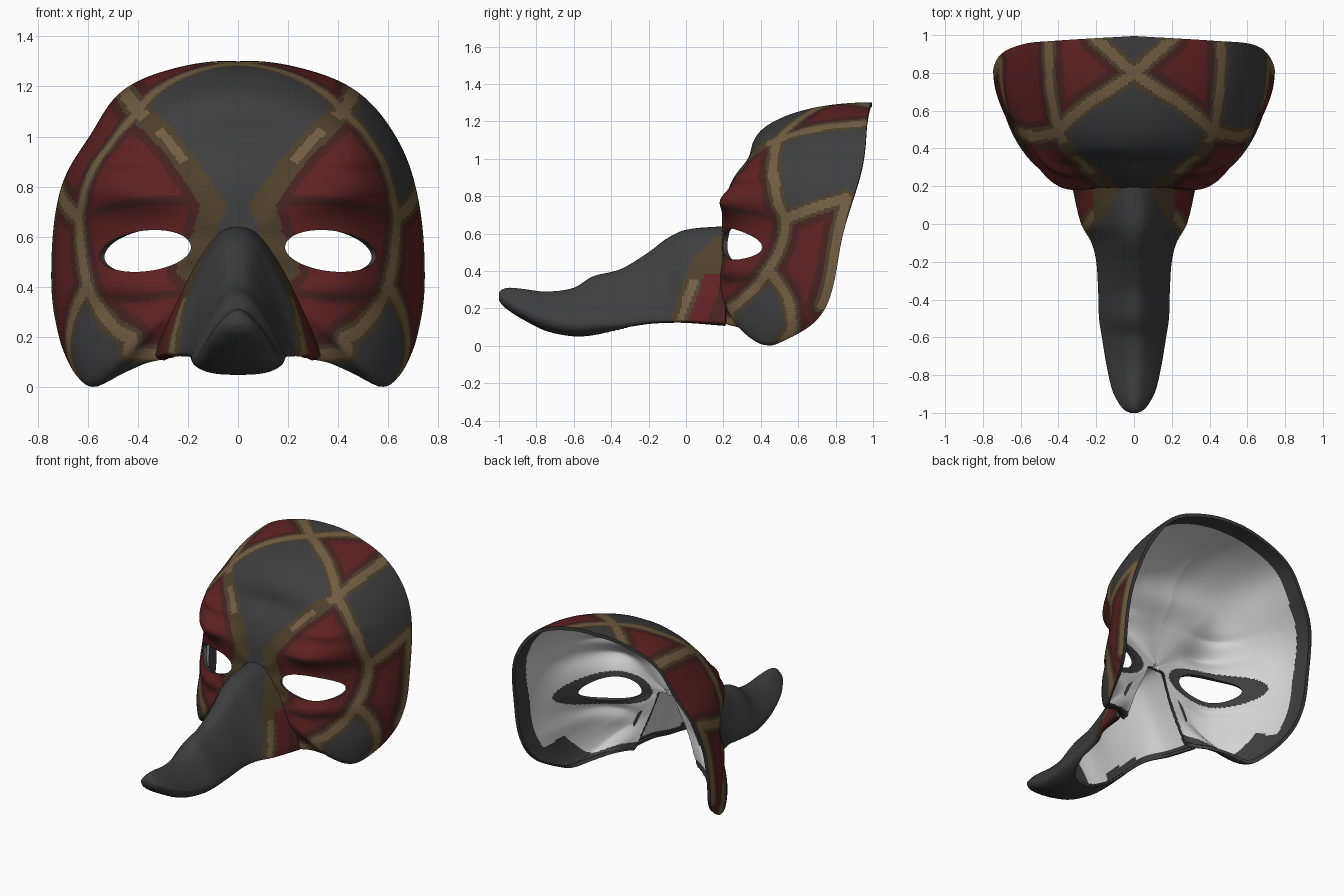
import bpy, bmesh, math
from mathutils import Vector, kdtree

if "Cube" in bpy.data.objects:
    bpy.data.objects.remove(bpy.data.objects["Cube"])

# ---------- materials ----------
COLOURS = [("charcoal", (.047, .047, .047)), ("lining_white", (.65, .65, .65)),
           ("red", (.115, .016, .018)), ("dark_red", (.062, .016, .015)),
           ("gold", (.17, .115, .055)), ("brown", (.075, .052, .024))]
MATS = []
for n, c in COLOURS:
    m = bpy.data.materials.new(n)
    m.diffuse_color = (*c, 1)
    m.use_nodes = True
    m.node_tree.nodes["Principled BSDF"].inputs["Base Color"].default_value = m.diffuse_color
    MATS.append(m)
DARK, WHITE, RED, DRED, GOLD, BROWN = range(6)


def curve(pts, x):
    """Smooth interpolation through (x, y) points."""
    if x <= pts[0][0]:
        return pts[0][1]
    if x >= pts[-1][0]:
        return pts[-1][1]
    i = 0
    while pts[i + 1][0] < x:
        i += 1

    def slope(k):
        a, b = pts[max(k - 1, 0)], pts[min(k + 1, len(pts) - 1)]
        return (b[1] - a[1]) / (b[0] - a[0])
    (x0, y0), (x1, y1) = pts[i], pts[i + 1]
    d = x1 - x0
    u = (x - x0) / d
    return ((2*u**3 - 3*u*u + 1) * y0 + (u**3 - 2*u*u + u) * d * slope(i)
            + (3*u*u - 2*u**3) * y1 + (u**3 - u*u) * d * slope(i + 1))


def line(pts, x):
    """Straight interpolation."""
    for (a, b), (c, d) in zip(pts, pts[1:]):
        if x <= c:
            return b + (d - b) * max(0, (x - a) / (c - a))
    return pts[-1][1]


# ---------- face surface, polar about the nose bridge ----------
CZ = .6
OUTLINE = [(-90, .5), (-67, .52), (-55, .61), (-50, .71), (-46.5, .825), (-42, .85),
           (-34, .835), (-24, .80), (-7, .75), (9, .735), (30, .745), (50, .75),
           (70, .718), (90, .7)]
# depth at six steps from the bridge to the rim, per direction
DEPTH = {-90: (.19, .18, .18, .18, .19, .20), -60: (.19, .18, .18, .19, .2, .22),
         -45: (.19, .19, .2, .28, .38, .47), -35: (.19, .2, .24, .35, .50, .68),
         -25: (.19, .2, .27, .42, .60, .77), 0: (.19, .21, .29, .48, .66, .84),
         30: (.19, .2, .25, .38, .64, .945), 55: (.19, .22, .31, .42, .66, .97),
         90: (.19, .22, .32, .42, .66, .995)}
PROFILES = {k: [(i / 5, v) for i, v in enumerate(p)] for k, p in DEPTH.items()}
RIM = [(k, p[-1]) for k, p in DEPTH.items()]


def skew(z):
    """The mask is slightly narrower at its upper left."""
    return 1 - .06 * math.exp(-((z - 1.03) / .15)**2)


def polar(x, z):
    if x < 0:
        x /= skew(z)
    a = math.degrees(math.atan2(z - CZ, abs(x)))
    s = min(1, math.hypot(x, z - CZ) / curve(OUTLINE, a))
    return a, math.asin(s) * 2 / math.pi


def bump(x, z, cx, cz, sx, sz):
    return math.exp(-((abs(x) - cx) / sx)**2 - ((z - cz) / sz)**2)


def surface(a, t, side=1):
    r = curve(OUTLINE, a) * math.sin(t * math.pi / 2)
    x, z = r * math.cos(math.radians(a)), CZ + r * math.sin(math.radians(a))
    y = curve([(k, curve(p, t)) for k, p in PROFILES.items()], a)
    # brow ridge, wrinkle folds and cheek fold
    lift = (.055 * bump(x, z, .42, .77, .2, .07) + .022 * bump(x, z, .42, .90, .18, .03)
            + .03 * bump(x, z, .42, .40, .16, .05) - .02 * bump(x, z, .0, 1.0, .2, .06))
    return Vector((x if side > 0 else -x * skew(z), y - lift * (1 - t**4), z))


def eye(x, z):
    """Below 1 inside the eye hole."""
    dx = abs(x) - .37
    dz = z - .54 + .1 * dx
    return (dx / .182)**2 + (dz / (.085 if dz > 0 else .078))**2


# ---------- painted diamond pattern, in (direction, step) coordinates ----------
BANDS = [[(-33, .184), (0, .11), (53, .128), (54, .3), (50, .67), (70, .79), (90, .885), (73, 1)],
         [(50, .67), (52, 1)], [(50, .67), (27, .68), (7, .67), (-18, .6), (-44, .485), (-58, .88)],
         [(7, .67), (15, .97), (-28, .97)], [(-18, .6), (-42, .99)]]
samples = []
for band in BANDS:
    for (a, t), (b, u) in zip(band, band[1:]):
        for k in range(31):
            f = k / 30
            for side in (-1, 1):
                samples.append(surface(a + (b - a) * f, t + (u - t) * f, side))
tree = kdtree.KDTree(len(samples))
for i, p in enumerate(samples):
    tree.insert(p, i)
tree.balance()
EYE_EDGE = [(-58, .88), (-44, .485), (-18, .6), (7, .67), (27, .68), (50, .67), (54, .3), (58, .12)]
REAR_EDGE = [(-42, .99), (-18, .6), (7, .67), (15, .98)]


def face_paint(c):
    d = tree.find(c)[2]
    a, t = polar(c.x, c.z)
    front_line = a > 40 and t < .62 or t < .25
    if d < .026 and (not front_line or (.33 < t < .52 and d < .02)):
        return GOLD
    if d < .046:
        return BROWN
    top = a > 51 and t > .67 + (a - 50) * .0054 and a < 73 + (1 - t) * 148
    rear = -42 < a < 15 and t > line(REAR_EDGE, a)
    around_eye = -62 < a < 58 and .12 < t < line(EYE_EDGE, a)
    left_side = c.x < 0 and 7 < a < 52 and t > .66
    if not (top or rear or around_eye or left_side):
        return DARK
    fold = around_eye and 4.6 < eye(c.x, c.z) < 6.6
    return DRED if d < .085 or fold else RED


def face_lining(c):
    a, t = polar(c.x, c.z)
    edge = c.y > curve(RIM, a) - .11 if a > -32 else t > .66
    return DARK if edge or eye(c.x, c.z) < 2.1 else WHITE


# ---------- nose paint ----------
def nose_paint(c):
    q = c.y + .08 - .35 * (c.z - .15) - .6 * max(0, c.z - .45)
    if q < 0 or c.z > .58:
        return DARK
    if q < .03 or c.z > .43:
        return BROWN
    if q < .075:
        return GOLD if c.z < .36 else BROWN
    return BROWN if q < .1 or c.z > .38 else RED if q < .2 else DRED


def nose_lining(c):
    return DARK if c.y < -.6 or (c.z < .17 and c.y > -.45) else WHITE


# ---------- turn an open sheet into a painted shell ----------
def shell(name, bm, thickness, paint, lining):
    me = bpy.data.meshes.new(name)
    bm.to_mesh(me)
    bm.free()
    ob = bpy.data.objects.new(name, me)
    bpy.context.collection.objects.link(ob)
    for m in MATS:
        me.materials.append(m)
    mod = ob.modifiers.new("thickness", 'SOLIDIFY')
    mod.thickness, mod.offset, mod.material_offset = thickness, -1, 1
    count = len(me.polygons)
    bpy.ops.object.select_all(action='DESELECT')
    ob.select_set(True)
    bpy.context.view_layer.objects.active = ob
    bpy.ops.object.modifier_apply(modifier=mod.name)
    for p in ob.data.polygons:
        if p.material_index == 1:
            p.material_index = lining(p.center)
        else:
            p.material_index = paint(p.center) if p.index < 2 * count else DARK
    bpy.ops.object.shade_smooth_by_angle(angle=math.radians(45))


def grid(bm, rows):
    n = len(rows[0])
    for r, s in zip(rows, rows[1:]):
        for i in range(n):
            bm.faces.new((r[i], r[(i + 1) % n], s[(i + 1) % n], s[i]))


def drop(bm, faces):
    bmesh.ops.delete(bm, geom=faces, context='FACES')


# ---------- mask face ----------
bm = bmesh.new()
NA, NT = 400, 120
rows = []
for j in range(1, NT + 1):
    row = []
    for i in range(NA):
        w = math.radians(360 * i / NA)
        a = math.degrees(math.asin(max(-1, min(1, math.sin(w)))))
        row.append(bm.verts.new(surface(a, j / NT, 1 if math.cos(w) >= 0 else -1)))
    rows.append(row)
grid(bm, rows)
bm.faces.new(rows[0])
bm.normal_update()
if sum(f.normal.y for f in bm.faces) > 0:
    bmesh.ops.reverse_faces(bm, faces=bm.faces[:])
# nose opening and eye holes
gone = []
for f in bm.faces:
    c = f.calc_center_median()
    if eye(c.x, c.z) < 1 or (c.z < .58 and abs(c.x) < .06 + .42 * (.58 - c.z)):
        gone.append(f)
drop(bm, gone)
for v in bm.verts:
    e = eye(v.co.x, v.co.z)
    if v.is_boundary and .6 < e < 1.5:
        k = 1 / math.sqrt(e)
        side = math.copysign(1, v.co.x)
        x, z = .37 + (abs(v.co.x) - .37) * k, .54 + (v.co.z - .54) * k
        v.co = surface(*polar(side * x, z), side)
shell("mask_face", bm, .024, face_paint, face_lining)

# ---------- long hooked nose, open underneath at the back ----------
# depth: half width, top, widest height, bottom
NOSE = [(-1, .02, .285, .265, .245), (-.985, .05, .30, .26, .22), (-.95, .08, .31, .24, .19),
        (-.88, .115, .305, .2, .145), (-.75, .145, .29, .15, .08), (-.6, .17, .31, .12, .05),
        (-.5, .185, .37, .12, .055), (-.35, .19, .41, .13, .07), (-.2, .2, .5, .14, .1),
        (-.1, .225, .575, .14, .11), (0, .28, .62, .14, .11), (.21, .33, .64, .13, .09)]
bm = bmesh.new()
rows = []
NR, NS = 96, 120
for j in range(NS + 1):
    y = -1 + 1.21 * (j / NS)**1.3
    w, top, mid, bot = (curve([(p[0], p[k]) for p in NOSE], y) for k in (1, 2, 3, 4))
    row = []
    for i in range(NR):
        f = 2 * math.pi * i / NR
        c, s = math.cos(f), math.sin(f)
        # squarer below, tapered towards the ridge
        c2 = c if c > 0 else -abs(c)**.75
        s2 = math.copysign(abs(s)**.75, s)
        z = mid + c2 * (top - mid if c > 0 else mid - bot)
        row.append(bm.verts.new((w * s2 * (1 - .48 * max(0, c)), y, z)))
    rows.append(row)
grid(bm, rows)
bm.faces.new(rows[0])
bmesh.ops.recalc_face_normals(bm, faces=bm.faces[:])
bm.normal_update()
if max(bm.faces, key=lambda f: f.calc_center_median().z).normal.z < 0:
    bmesh.ops.reverse_faces(bm, faces=bm.faces[:])
gone = []
for f in bm.faces:
    c = f.calc_center_median()
    mid, bot = (curve([(p[0], p[k]) for p in NOSE], c.y) for k in (3, 4))
    limit = max(.6, 1 - (c.y + .5) * 2)
    if c.y > -.5 and c.z < mid - limit * (mid - bot):
        gone.append(f)
drop(bm, gone)
shell("nose", bm, .02, nose_paint, nose_lining)
